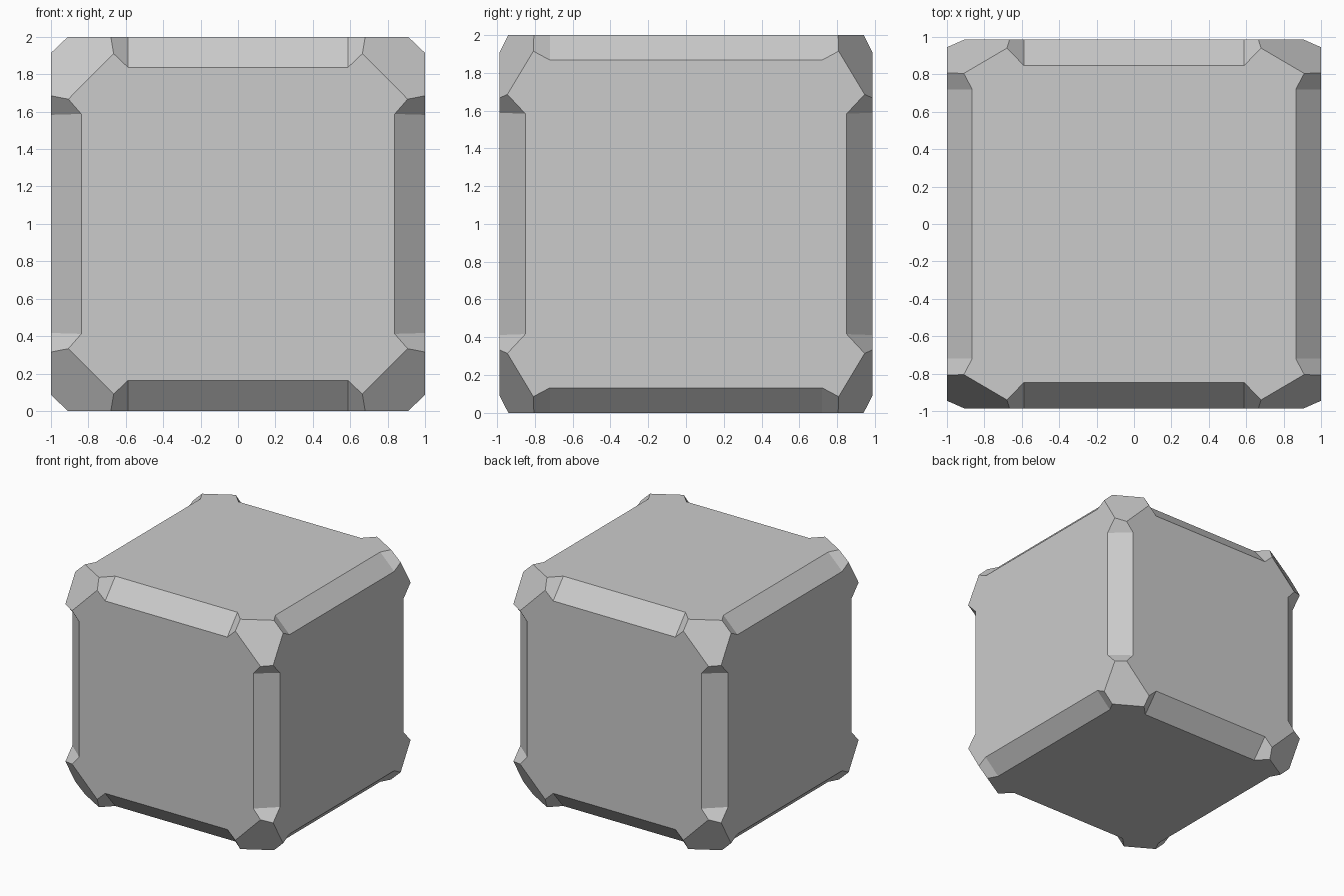
import bpy, bmesh
from itertools import product
from mathutils import Vector

if "Cube" in bpy.data.objects:
    bpy.data.objects.remove(bpy.data.objects["Cube"])

X, Y, Z = 1.0, 0.986, 1.0   # half sizes of the block

# One octant: for each edge direction, points on its two faces.
# "tip" = where the corner facet meets the notch, "in" = notch floor, "mid" = octant boundary
ex = dict(y=dict(tip=(.665, Y, .91), inn=(.588, Y, .837), mid=(0, Y, .837)),
          z=dict(tip=(.68, .94, Z), inn=(.588, .847, Z), mid=(0, .847, Z)))
ey = dict(x=dict(tip=(X, .808, .914), inn=(X, .72, .867), mid=(X, 0, .867)),
          z=dict(tip=(.91, .805, Z), inn=(.865, .72, Z), mid=(.865, 0, Z)))
ez = dict(x=dict(tip=(X, .945, .685), inn=(X, .85, .583), mid=(X, .85, 0)),
          y=dict(tip=(.907, Y, .667), inn=(.838, Y, .588), mid=(.838, Y, 0)))


def side(a, b, centre):
    """Quarter of a flat cube side, running along two notched edges."""
    return [centre, a["mid"], a["inn"], a["tip"], b["tip"], b["inn"], b["mid"]]


octant = [side(ey["x"], ez["x"], (X, 0, 0)),
          side(ex["y"], ez["y"], (0, Y, 0)),
          side(ex["z"], ey["z"], (0, 0, Z))]
# Chamfer floor and sloped end of each edge notch
for edge in (ex, ey, ez):
    a, b = edge.values()
    octant.append([a["mid"], b["mid"], b["inn"], a["inn"]])
    octant.append([a["inn"], b["inn"], b["tip"], a["tip"]])
# Six-sided corner facet
octant.append([ex["y"]["tip"], ex["z"]["tip"], ey["z"]["tip"],
               ey["x"]["tip"], ez["x"]["tip"], ez["y"]["tip"]])

# Mirror the octant to all eight corners and weld
bm = bmesh.new()
for sx, sy, sz in product((1, -1), repeat=3):
    for face in octant:
        bm.faces.new([bm.verts.new((p[0] * sx, p[1] * sy, p[2] * sz + Z)) for p in face])
bmesh.ops.remove_doubles(bm, verts=bm.verts[:], dist=1e-4)
bmesh.ops.dissolve_limit(bm, angle_limit=0.002, verts=bm.verts[:], edges=bm.edges[:])
bmesh.ops.recalc_face_normals(bm, faces=bm.faces[:])

mesh = bpy.data.meshes.new("notched_block")
bm.to_mesh(mesh)
bm.free()
block = bpy.data.objects.new("notched_block", mesh)
bpy.context.collection.objects.link(block)
